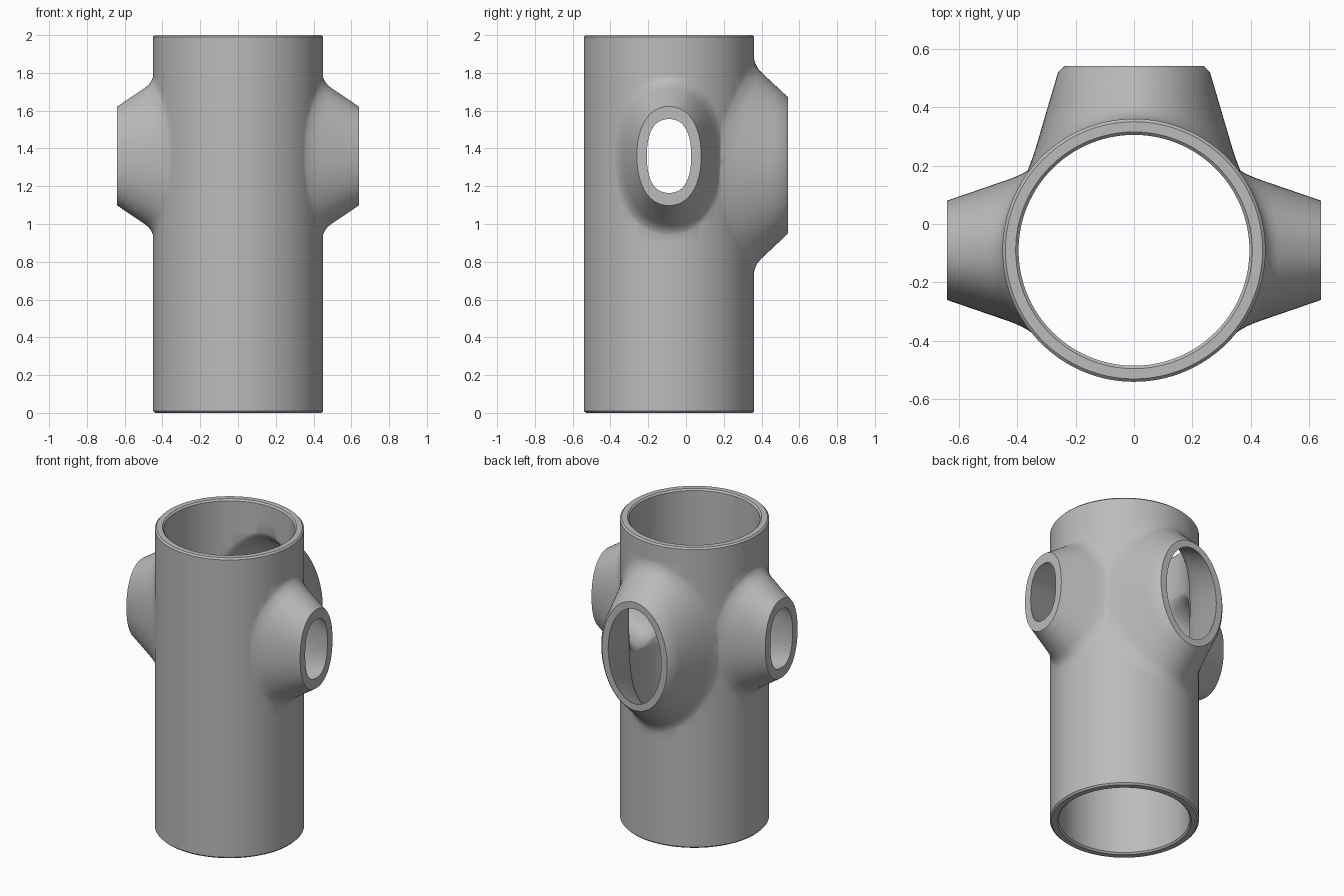
import bpy, bmesh, math
from mathutils import Vector

if "Cube" in bpy.data.objects:
    bpy.data.objects.remove(bpy.data.objects["Cube"])

CY = -0.09            # tube axis position in y
R_OUT, R_IN = 0.45, 0.395
N = 96

grey = bpy.data.materials.new("light grey")
grey.diffuse_color = (0.5, 0.5, 0.5, 1)
grey.use_nodes = True
grey.node_tree.nodes["Principled BSDF"].inputs["Base Color"].default_value = grey.diffuse_color


def loft(name, rings):
    """Closed solid skinned through a list of point rings."""
    bm = bmesh.new()
    loops = [[bm.verts.new(p) for p in ring] for ring in rings]
    for a, b in zip(loops, loops[1:]):
        n = len(a)
        for i in range(n):
            j = (i + 1) % n
            bm.faces.new((a[i], a[j], b[j], b[i]))
    bm.faces.new(loops[0])
    bm.faces.new(loops[-1])
    bmesh.ops.recalc_face_normals(bm, faces=bm.faces)
    me = bpy.data.meshes.new(name)
    bm.to_mesh(me)
    bm.free()
    me.materials.append(grey)
    ob = bpy.data.objects.new(name, me)
    bpy.context.collection.objects.link(ob)
    return ob


def tube(name, profile, n=128):
    return loft(name, [[Vector((r * math.cos(2 * math.pi * i / n),
                                CY + r * math.sin(2 * math.pi * i / n), z))
                        for i in range(n)] for r, z in profile])


def branch(name, out, zc, radius, base, end, d_end, power=2.0, extend=0.0, lip=0.0):
    """Tapered oval branch with a filleted foot lying on a cylinder of given radius."""
    out = Vector(out)
    side = Vector((-out.y, out.x, 0))
    origin = Vector((0, CY, zc))

    def oval(i, a, b):
        t = 2 * math.pi * (i + 0.5) / N
        c, s = math.cos(t), math.sin(t)
        e = 2 / power
        return (math.copysign(abs(c) ** e, c) * a, math.copysign(abs(s) ** e, s) * b)

    def wrapped(i, a, b, r):
        u, v = oval(i, a, b)
        return origin + out * math.sqrt(max(r * r - u * u, 0)) + side * u + Vector((0, 0, v))

    def flat(i, a, b, d):
        u, v = oval(i, a, b)
        return origin + out * d + side * u + Vector((0, 0, v))

    a0, b0 = base
    a1, b1 = end
    rings = [[flat(i, a0 * 0.6, b0 * 0.6, 0.2) for i in range(N)]]
    foot = [wrapped(i, a0 * 1.12, b0 * 1.12, radius - 0.003) for i in range(N)]
    corner = [wrapped(i, a0, b0, radius) for i in range(N)]
    tip = [flat(i, a1 + lip, b1 + lip, d_end - (0.02 if lip else 0)) for i in range(N)]
    # fillet as a quadratic curve from the foot, past the corner, up the cone
    for k in range(7):
        t = k / 6
        ring = []
        for f, c, e in zip(foot, corner, tip):
            m = c.lerp(e, 0.25)
            ring.append(f * (1 - t) ** 2 + c * 2 * t * (1 - t) + m * t * t)
        rings.append(ring)
    for s in (0.5, 0.75):
        rings.append([f.lerp(t, s) for f, t in zip(rings[7], tip)])
    rings.append(tip)
    if lip:
        rings.append([flat(i, a1, b1, d_end) for i in range(N)])
    if extend:
        rings.append([flat(i, a1, b1, d_end + extend) for i in range(N)])
    return loft(name, rings)


# main tube with softened rims
zs = [0.01 + 1.98 * i / 20 for i in range(21)]
body = tube("pipe_body", [(R_OUT - 0.01, 0)] + [(R_OUT, z) for z in zs] + [(R_OUT - 0.01, 2)])

adds, cuts = [], []
# left and right branches
for sx, label in ((1, "right"), (-1, "left")):
    adds.append(branch(label + "_branch", (sx, 0, 0), 1.36, R_OUT,
                       (0.265, 0.39), (0.17, 0.262), 0.64, 2.2))
    cuts.append(branch(label + "_bore", (sx, 0, 0), 1.36, R_IN,
                       (0.205, 0.32), (0.117, 0.195), 0.64, 2.4, extend=0.05))
# larger back branch
adds.append(branch("back_branch", (0, 1, 0), 1.31, R_OUT,
                   (0.36, 0.53), (0.24, 0.36), 0.63, lip=0.02))
cuts.append(branch("back_bore", (0, 1, 0), 1.31, R_IN,
                   (0.305, 0.46), (0.195, 0.315), 0.63, extend=0.05))
# main bore, flared slightly at both rims
cuts.append(tube("main_bore", [(R_IN + 0.02, -0.01), (R_IN, 0.01)]
                 + [(R_IN, z) for z in zs[1:-1]]
                 + [(R_IN, 1.99), (R_IN + 0.02, 2.01)]))

bpy.context.view_layer.objects.active = body
for tools, op in ((adds, 'UNION'), (cuts, 'DIFFERENCE')):
    for ob in tools:
        m = body.modifiers.new(ob.name, 'BOOLEAN')
        m.operation, m.object, m.solver = op, ob, 'EXACT'
        bpy.ops.object.modifier_apply(modifier=m.name)
        bpy.data.objects.remove(ob)

for o in bpy.context.selected_objects:
    o.select_set(False)
body.select_set(True)
bpy.ops.object.shade_smooth_by_angle(angle=math.radians(40))
